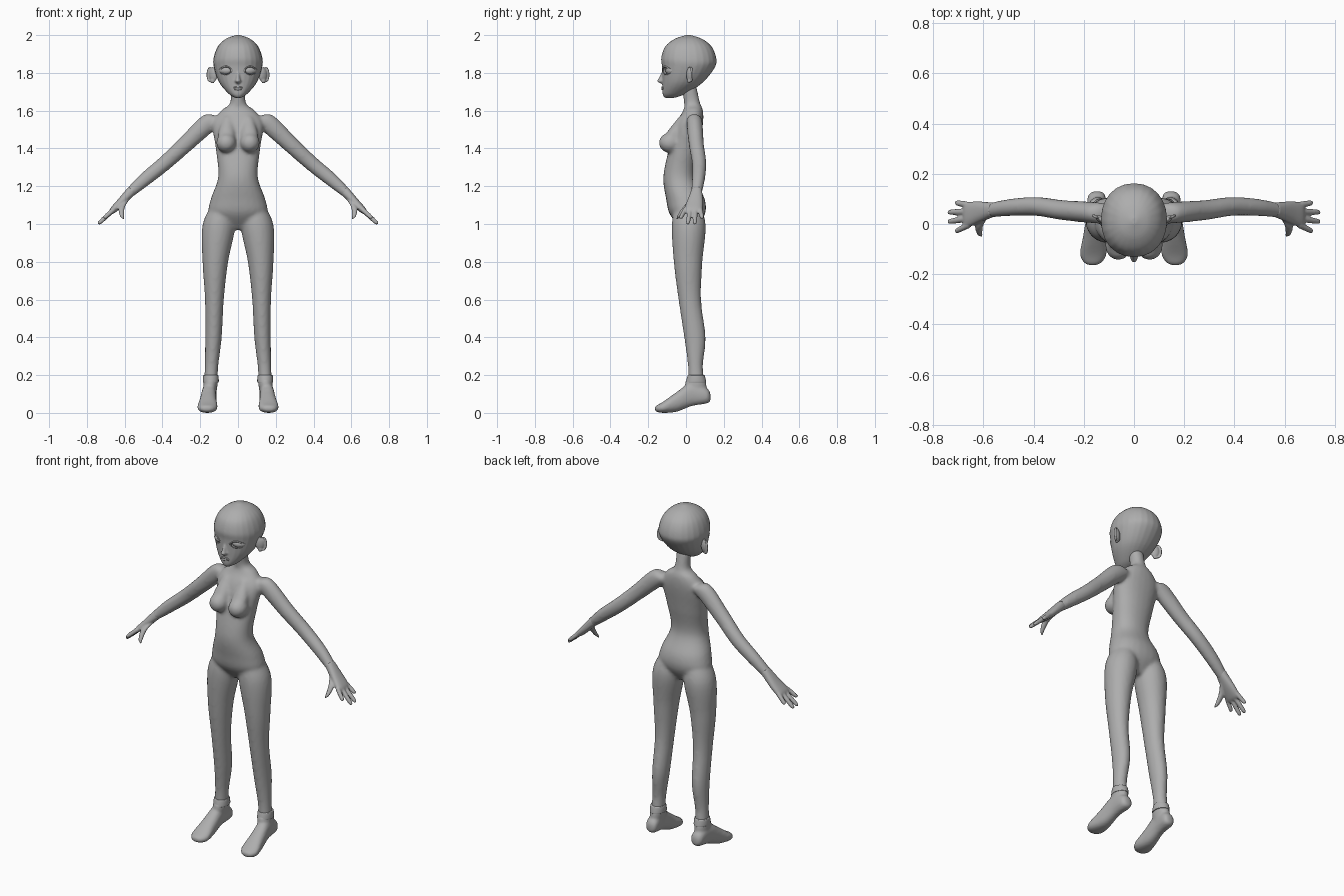
import bpy, bmesh, math
from mathutils import Vector, Matrix
from mathutils.bvhtree import BVHTree

default_cube = bpy.data.objects.get("Cube")
if default_cube:
    bpy.data.objects.remove(default_cube)

clay_colour = (0.42, 0.42, 0.42, 1)
clay = bpy.data.materials.new("clay_grey")
clay.use_nodes = True
clay.diffuse_color = clay_colour
clay.node_tree.nodes["Principled BSDF"].inputs["Base Color"].default_value = clay_colour

side_axis, depth_axis, up_axis = Matrix.Identity(3)
arm_axis = (side_axis + up_axis).normalized()


def spline(rows, steps=6):
    """Cubic curve through rows of numbers, with slopes taken from the neighbours."""
    points = [Vector(row) for row in rows]
    last = len(points) - 1
    slopes = [(points[min(i + 1, last)] - points[max(i - 1, 0)]) / 2 for i in range(last + 1)]
    curve = []
    for i in range(last):
        gap = points[i + 1] - points[i]
        for step in range(steps):
            t = step / steps
            ease = t * t * (3 - 2 * t)
            curve.append(points[i] + gap * ease
                         + slopes[i] * t * (1 - t) ** 2 - slopes[i + 1] * t * t * (1 - t))
    return curve + [points[last]]


def loft(bm, rows, across, along, power=2, sides=24, mirror=True):
    """Closed tube through rows of (x, y, z, half size across, half size along)."""
    for sign in (1, -1) if mirror else (1,):
        rings = []
        for x, y, z, width, depth in spline(rows):
            ring = []
            for k in range(sides):
                angle = math.tau * k / sides
                c, s = math.cos(angle), math.sin(angle)
                point = Vector((x, y, z))
                point += across * max(width, .001) * math.copysign(abs(c) ** (2 / power), c)
                point += along * max(depth, .001) * math.copysign(abs(s) ** (2 / power), s)
                point.x *= sign
                ring.append(bm.verts.new(point))
            rings.append(ring)
        faces = [bm.faces.new(rings[0]), bm.faces.new(rings[-1])]
        for lower, upper in zip(rings, rings[1:]):
            for k in range(sides):
                faces.append(bm.faces.new((lower[k - 1], lower[k], upper[k], upper[k - 1])))
        bmesh.ops.recalc_face_normals(bm, faces=faces)


def upright_loft(bm, rows, centre_x=None, **options):
    """Level rings through rows of (z, half width, front y, back y)."""
    centres = centre_x or [0] * len(rows)
    loft(bm, [(x, (front + back) / 2, z, width, (back - front) / 2)
              for x, (z, width, front, back) in zip(centres, rows)],
         side_axis, depth_axis, mirror=bool(centre_x), **options)


def ball_pair(bm, centre, size, turn=0):
    for sign in (1, -1):
        place = Matrix.Translation((centre[0] * sign, centre[1], centre[2]))
        spin = Matrix.Rotation(turn * sign, 4, 'Z')
        bmesh.ops.create_uvsphere(bm, u_segments=32, v_segments=20, radius=1,
                                  matrix=place @ spin @ Matrix.Diagonal((*size, 1)))


def finish(name, bm, voxel=None, smoothing=0):
    """Turn the mesh into an object, blending overlapping pieces if a voxel size is given."""
    mesh = bpy.data.meshes.new(name)
    bm.to_mesh(mesh)
    bm.free()
    mesh.materials.append(clay)
    mesh.shade_smooth()
    part = bpy.data.objects.new(name, mesh)
    bpy.context.collection.objects.link(part)
    if voxel:
        blend = part.modifiers.new("blend", 'REMESH')
        blend.mode, blend.voxel_size, blend.use_smooth_shade = 'VOXEL', voxel, True
        soften = part.modifiers.new("soften", 'SMOOTH')
        soften.factor, soften.iterations = .5, smoothing
    return part


# Torso and neck
bm = bmesh.new()
upright_loft(bm, [(.97, .05, -.02, .05), (1.05, .15, -.085, .1), (1.13, .145, -.105, .1),
                  (1.25, .105, -.12, .05), (1.4, .118, -.09, .07), (1.53, .135, -.055, .09),
                  (1.6, .09, -.015, .09), (1.64, .042, -.01, .075), (1.73, .04, -.025, .055)],
             power=2.2)

# Breasts: round below, sloping up to the collar
ball_pair(bm, (.062, -.084, 1.43), (.053, .06, .053))
loft(bm, [(.055, -.02, 1.57, .02, .015), (.06, -.065, 1.48, .045, .04),
          (.06, -.08, 1.42, .04, .05)], side_axis, depth_axis)

# Legs
upright_loft(bm, [(1.13, .04, -.05, .06), (1, .087, -.075, .104), (.8, .068, -.065, .087),
                  (.6, .05, -.04, .08), (.4, .044, -.01, .104), (.25, .036, .01, .09),
                  (.15, .036, .01, .1)],
             centre_x=[.08, .1, .12, .125, .13, .14, .145])

# Arms
loft(bm, [(.09, .045, 1.55, .03, .03), (.15, .045, 1.54, .042, .05), (.28, .055, 1.42, .04, .044),
          (.39, .07, 1.32, .038, .04), (.5, .065, 1.23, .034, .036), (.6, .05, 1.14, .028, .022)],
     depth_axis, arm_axis)
finish("body", bm, .009, 8)

# Hands: palm, then four fingers fanning out, then thumb
bm = bmesh.new()
loft(bm, [(.56, .057, 1.18, .028, .026), (.62, .047, 1.115, .043, .022),
          (.66, .037, 1.075, .05, .018), (.675, .035, 1.06, .044, .01)],
     depth_axis, arm_axis, power=2.4)
for finger in range(4):
    knuckle = Vector((.655, .075 - .026 * finger, 1.08))
    reach = .71 if finger in (0, 3) else .74
    tip = Vector((reach, .085 - .038 * finger, 1.74 - reach))
    joints = [(*knuckle.lerp(tip, t), size, size)
              for t, size in ((0, .013), (.7, .012), (.95, .009), (1, .003))]
    loft(bm, joints, depth_axis, arm_axis, sides=14)
loft(bm, [(.59, .04, 1.13, .015, .016), (.615, 0, 1.09, .016, .017),
          (.615, -.035, 1.045, .011, .012), (.605, -.048, 1.025, .004, .005)],
     depth_axis, side_axis, sides=14)
finish("hands", bm, .005, 3)

# Feet: heel to toe, with an ankle column inside the cuff
bm = bmesh.new()
sole = [(.13, .014, .065, .1), (.11, .035, .05, .13), (.03, .037, .036, .16),
        (-.05, .045, .006, .11), (-.12, .053, 0, .06), (-.155, .034, .006, .04),
        (-.164, .012, .014, .03)]
loft(bm, [(.155 - .06 * y, y, (low + high) / 2, width, (high - low) / 2)
          for y, width, low, high in sole], side_axis, up_axis, power=2.3)
ankle = [(.19, .036, .01, .096), (.15, .038, -.006, .108), (.07, .03, 0, .115)]
upright_loft(bm, ankle, centre_x=[.143, .146, .15])
finish("feet", bm, .007, 5)

# Ankle cuffs
bm = bmesh.new()
upright_loft(bm, [(.16, .038, 0, .105), (.165, .042, 0, .107), (.195, .041, .008, .1),
                  (.2, .037, .012, .095)], centre_x=[.144] * 4)
finish("ankle_cuffs", bm)

# Head and nose
bm = bmesh.new()
upright_loft(bm, [(1.668, .015, -.113, -.06), (1.69, .05, -.124, 0), (1.75, .1, -.125, .09),
                  (1.83, .128, -.127, .153), (1.88, .129, -.131, .16), (1.94, .107, -.11, .135),
                  (1.98, .065, -.06, .085), (2, .012, 0, .025)], power=2.15)
upright_loft(bm, [(1.82, .006, -.122, -.09), (1.77, .013, -.146, -.09), (1.756, .017, -.154, -.09),
                  (1.741, .006, -.13, -.09)])
head = finish("head", bm, .005, 4)
bpy.context.view_layer.update()
skin = BVHTree.FromObject(head, bpy.context.evaluated_depsgraph_get())


def on_face(x, z):
    return Vector((x, skin.ray_cast(Vector((x, -1, z)), depth_axis)[0].y, z))


# Eye sockets carved into the head, then eyeballs set inside
eye = Vector((.064, -.094, 1.812))
eye_turn = .42
bm = bmesh.new()
ball_pair(bm, eye, (.037, .03, .022), eye_turn)
socket_cutter = finish("eye_socket_cutter", bm)
socket_cutter.hide_render = True
socket_cutter.hide_set(True)
carve = head.modifiers.new("sockets", 'BOOLEAN')
carve.object, carve.operation, carve.solver = socket_cutter, 'DIFFERENCE', 'EXACT'
bm = bmesh.new()
ball_pair(bm, eye + depth_axis * .014, (.038, .026, .024), eye_turn)
finish("eyeballs", bm)

# Eyelids: almond arcs lying on the face
bm = bmesh.new()
for rise, thickness in ((.022, .0045), (-.02, .003)):
    arc = []
    for k in range(9):
        swell = math.sin(math.pi * k / 8)
        lid = on_face(eye.x + .009 * (k - 4), eye.z + rise * swell)
        arc.append((*lid, thickness * (1 + swell) / 2, thickness))
    loft(bm, arc, depth_axis, up_axis, sides=10)
finish("eyelids", bm)

# Lips: two rolls meeting at the corners
bm = bmesh.new()
mouth_z = 1.72
for offset, thickness in ((.004, .005), (-.006, .006)):
    roll = []
    for k in range(-4, 5):
        fullness = math.sqrt(1 - (k / 4) ** 2)
        lip = on_face(.007 * k, mouth_z + offset * fullness)
        roll.append((*lip, thickness * fullness, thickness * fullness))
    loft(bm, roll, depth_axis, up_axis, sides=12, mirror=False)
finish("lips", bm)

# Ears: tilted shell with a curled rim and a lobe
bm = bmesh.new()
ear_turn = .5
ball_pair(bm, (.131, .018, 1.79), (.025, .013, .037), ear_turn)
ball_pair(bm, (.135, .016, 1.758), (.013, .009, .014), ear_turn)
rim = []
for k in range(-4, 7):
    angle = k * math.pi / 7
    rim.append((.141 + .02 * math.cos(angle), .022 + .011 * math.cos(angle),
                1.791 + .041 * math.sin(angle), .0065, .0065))
loft(bm, rim, side_axis, depth_axis, sides=12)
finish("ears", bm, .004, 3)
